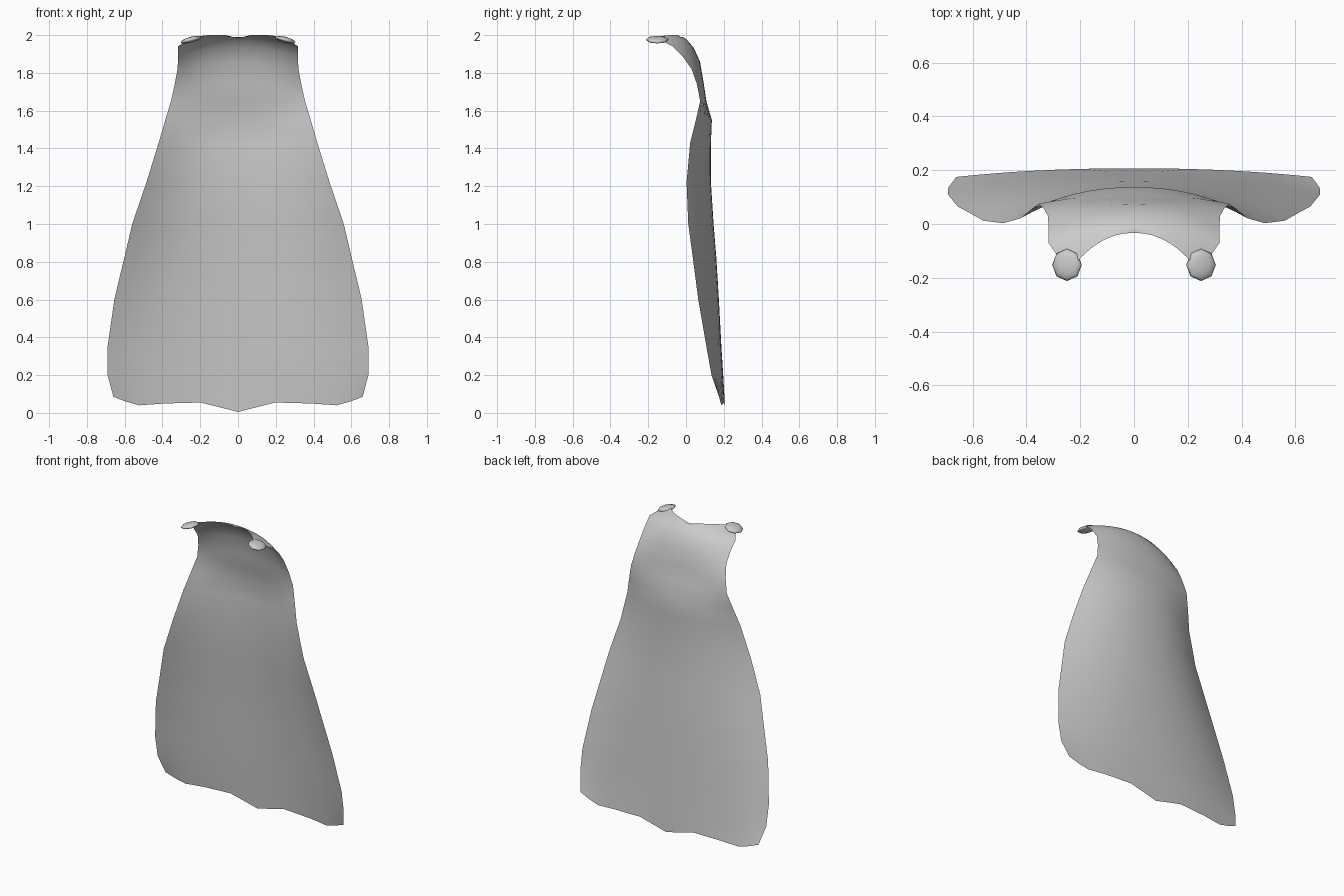
import bpy, bmesh, math
from mathutils import Matrix

if "Cube" in bpy.data.objects:
    bpy.data.objects.remove(bpy.data.objects["Cube"])

cloth = bpy.data.materials.new("light grey cloth")
cloth.diffuse_color = (0.6, 0.6, 0.6, 1)
cloth.use_nodes = True
cloth.node_tree.nodes["Principled BSDF"].inputs["Base Color"].default_value = cloth.diffuse_color

# Column positions, as fractions of the half width
cols = [0, .15, .3, .45, .58, .69, .79, .9, 1]
hem_z = [.005, .03, .055, .052, .05, .045, .04, .06, .085]
neck_z = [1.985, 1.992, 2.0, 2.0, 2.0, 2.0, 1.998, 1.995, 1.985]

# Rows: half width, y at centre, y at edge, z at centre, z at edge
rows = [
    (.69, .197, .135, .20, .20),
    (.692, .188, .11, .34, .34),
    (.655, .174, .065, .60, .60),
    (.60, .160, .035, .83, .83),
    (.56, .146, .012, 1.00, 1.00),
    (.485, .132, .003, 1.22, 1.22),
    (.42, .132, .022, 1.43, 1.43),
    (.385, .137, .052, 1.55, 1.55),
    (.355, .108, .075, 1.65, 1.65),
    (.335, .093, .058, 1.75, 1.74),
    (.32, .074, .030, 1.86, 1.82),
    (.317, .040, -.02, 1.935, 1.89),
    (.318, .005, -.07, 1.975, 1.94),
    (.29, -.015, -.11, 1.99, 1.96),
]

# Half of the cape, mirrored across the middle
bm = bmesh.new()
grid = []


def add_row(half, yc, ye, heights):
    grid.append([bm.verts.new((half * t, yc + (ye - yc) * t ** 2.2, z))
                 for t, z in zip(cols, heights)])


add_row(.66, .207, .175, hem_z)
for half, yc, ye, zc, ze in rows:
    add_row(half, yc, ye, [zc + (ze - zc) * t ** 2 for t in cols])
add_row(.225, -.033, -.155, neck_z)
for a, b in zip(grid, grid[1:]):
    for i in range(len(cols) - 1):
        bm.faces.new((a[i + 1], a[i], b[i], b[i + 1]))
mesh = bpy.data.meshes.new("cape")
bm.to_mesh(mesh)
bm.free()
mesh.materials.append(cloth)
mesh.shade_smooth()
cape = bpy.data.objects.new("cape", mesh)
bpy.context.collection.objects.link(cape)
mirror = cape.modifiers.new("mirror", 'MIRROR')
mirror.use_clip = True

# Flattened round clasps at the shoulder tips
for name, side in (("left_clasp", -1), ("right_clasp", 1)):
    bm = bmesh.new()
    bmesh.ops.create_uvsphere(bm, u_segments=8, v_segments=6, radius=.06)
    bm.transform(Matrix.Translation((side * .249, -.152, 1.976))
                 @ Matrix.Rotation(side * math.radians(15), 4, 'Y')
                 @ Matrix.Diagonal((.95, 1, .25, 1)))
    mesh = bpy.data.meshes.new(name)
    bm.to_mesh(mesh)
    bm.free()
    mesh.materials.append(cloth)
    mesh.shade_smooth()
    bpy.context.collection.objects.link(bpy.data.objects.new(name, mesh))
